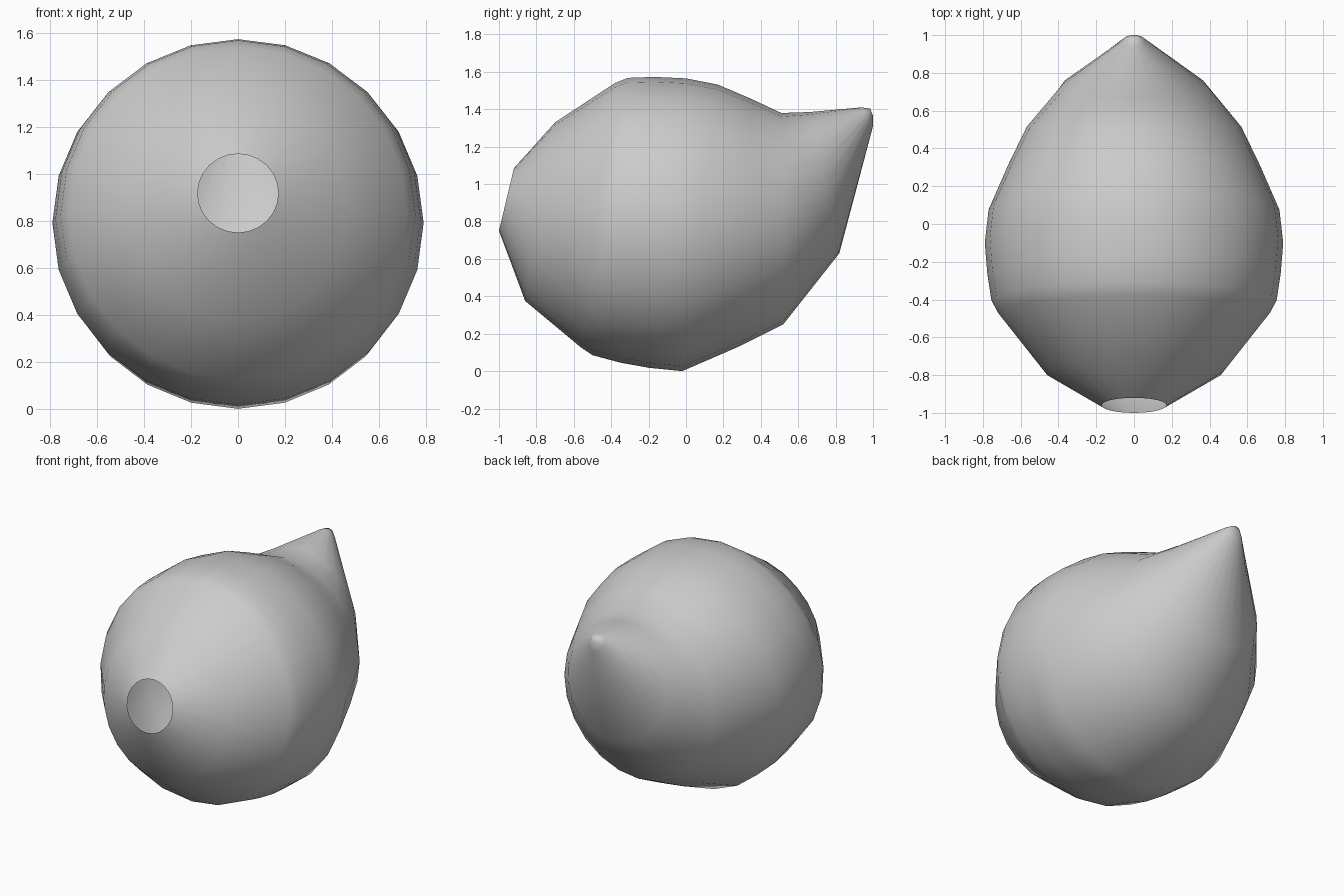
import bpy, bmesh, math
from mathutils import Vector

if "Cube" in bpy.data.objects:
    bpy.data.objects.remove(bpy.data.objects["Cube"])

SIDES = 24
# Rings along the body: top (y, z), bottom (y, z), half width in x
RINGS = [
    ((-0.92, 1.085), (-1.00, 0.75), 0.172),
    ((-0.70, 1.33), (-0.86, 0.375), 0.475),
    ((-0.38, 1.54), (-0.56, 0.125), 0.72),
    ((-0.31, 1.568), (-0.50, 0.085), 0.755),
    ((-0.17, 1.573), (-0.35, 0.045), 0.777),
    ((0.00, 1.565), (-0.20, 0.018), 0.79),
    ((0.17, 1.532), (-0.02, 0.0), 0.77),
    ((0.35, 1.455), (0.28, 0.13), 0.665),
    ((0.51, 1.38), (0.52, 0.25), 0.568),
    ((0.66, 1.385), (0.82, 0.63), 0.378),
    ((0.94, 1.41), (1.00, 1.31), 0.06),
    ((0.985, 1.403), (1.00, 1.365), 0.028),
]


def ring(bm, top, bottom, half_width):
    t, b = Vector((0, *top)), Vector((0, *bottom))
    centre, up = (t + b) / 2, (t - b) / 2
    verts = []
    for i in range(SIDES):
        a = math.tau * i / SIDES
        p = centre + up * math.cos(a)
        p.x = half_width * math.sin(a)
        verts.append(bm.verts.new(p))
    return verts


# Hollow teardrop body: open at the front, closed at the upturned tip
bm = bmesh.new()
loops = [ring(bm, *r) for r in RINGS]
for a, b in zip(loops, loops[1:]):
    for i in range(SIDES):
        j = (i + 1) % SIDES
        bm.faces.new((a[i], a[j], b[j], b[i]))
bm.faces.new(loops[-1])
bmesh.ops.recalc_face_normals(bm, faces=bm.faces)
# Make sure the normals point outwards
if bm.calc_volume(signed=True) < 0:
    bmesh.ops.reverse_faces(bm, faces=bm.faces)

mesh = bpy.data.meshes.new("teardrop_body")
bm.to_mesh(mesh)
bm.free()
for p in mesh.polygons:
    p.use_smooth = True
body = bpy.data.objects.new("teardrop_body", mesh)
bpy.context.collection.objects.link(body)
